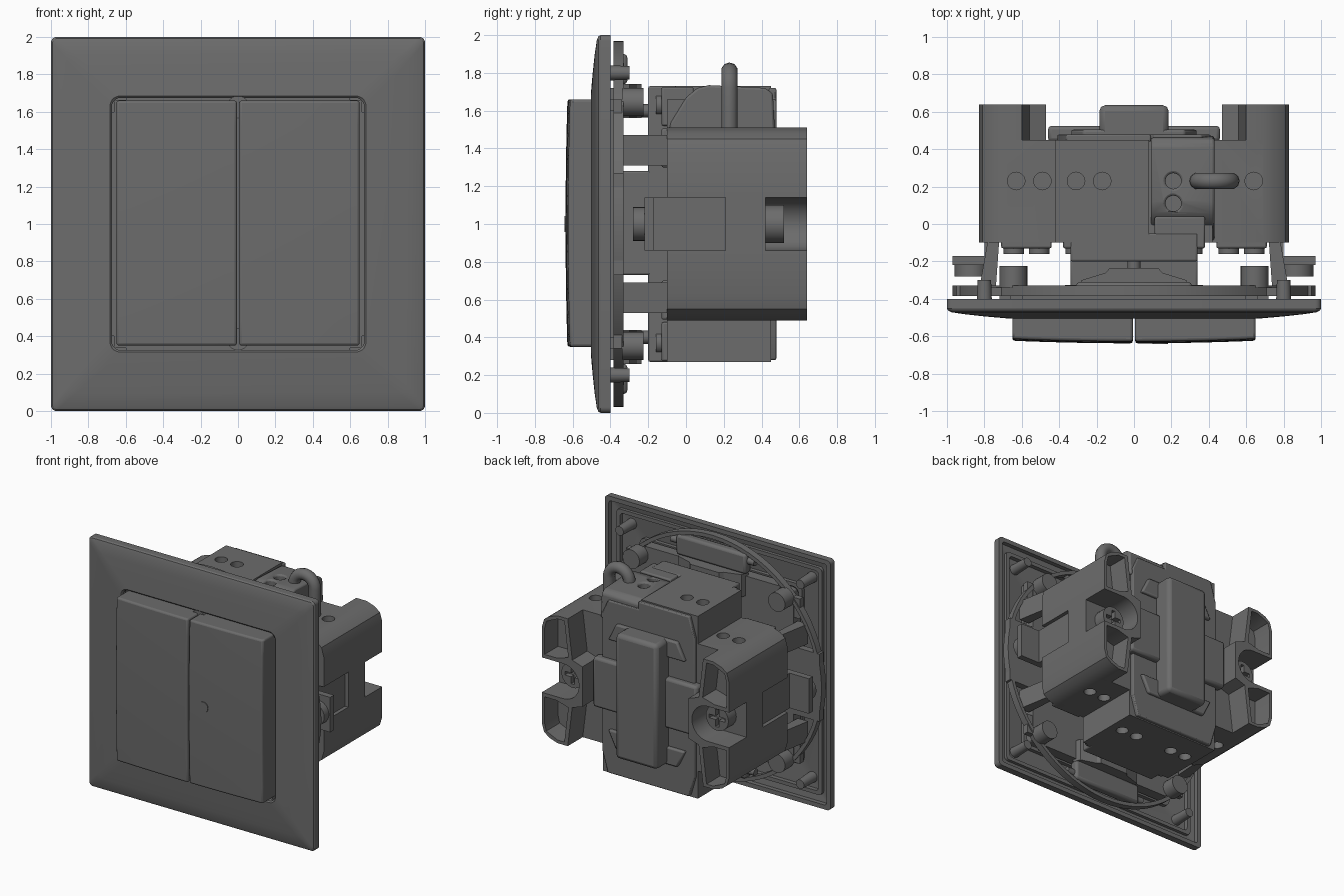
import bpy, bmesh, math
from mathutils import Matrix, Vector

if "Cube" in bpy.data.objects:
    bpy.data.objects.remove(bpy.data.objects["Cube"])

grey = bpy.data.materials.new("dark_grey")
grey.diffuse_color = (.15, .15, .15, 1)
grey.use_nodes = True
grey.node_tree.nodes["Principled BSDF"].inputs["Base Color"].default_value = grey.diffuse_color

def finish(name, bm, bevel=0.0, segments=2):
    bmesh.ops.recalc_face_normals(bm, faces=bm.faces)
    me = bpy.data.meshes.new(name)
    bm.to_mesh(me); bm.free()
    me.materials.append(grey)
    ob = bpy.data.objects.new(name, me)
    bpy.context.collection.objects.link(ob)
    if bevel:
        m = ob.modifiers.new("bevel", 'BEVEL')
        m.width, m.segments, m.limit_method = bevel, segments, 'ANGLE'
    return ob

def box(name, x, y, z, bevel=0.0):
    bm = bmesh.new()
    c = [(a + b) / 2 for a, b in (x, y, z)]
    s = [abs(b - a) for a, b in (x, y, z)]
    bmesh.ops.create_cube(bm, size=1, matrix=Matrix.Translation(c) @ Matrix.Diagonal((*s, 1)))
    return finish(name, bm, bevel)

def cyl(name, p, q, r, r2=None, n=24):
    p, q = Vector(p), Vector(q)
    rot = (q - p).to_track_quat('Z', 'Y').to_matrix().to_4x4()
    bm = bmesh.new()
    bmesh.ops.create_cone(bm, cap_ends=True, segments=n, radius1=r, radius2=r2 or r,
                          depth=(q - p).length, matrix=Matrix.Translation((p + q) / 2) @ rot)
    return finish(name, bm)

def prism(name, pts, a, b, axis='y', bevel=0.0):
    # extrude a profile: (x,z) along y, or (y,z) along x, or (x,y) along z
    put = {'y': lambda u, v, t: (u, t, v), 'x': lambda u, v, t: (t, u, v),
           'z': lambda u, v, t: (u, v, t)}[axis]
    bm = bmesh.new()
    lo = [bm.verts.new(put(u, v, a)) for u, v in pts]
    hi = [bm.verts.new(put(u, v, b)) for u, v in pts]
    bm.faces.new(lo); bm.faces.new(hi)
    for i in range(len(pts)):
        j = (i + 1) % len(pts)
        bm.faces.new((lo[i], lo[j], hi[j], hi[i]))
    return finish(name, bm, bevel)

def loft(name, rings):
    # skin closed rings, last one joined back to the first
    bm = bmesh.new()
    vs = [[bm.verts.new(p) for p in r] for r in rings]
    n = len(vs[0])
    for k in range(len(vs)):
        a, b = vs[k], vs[(k + 1) % len(vs)]
        for i in range(n):
            j = (i + 1) % n
            bm.faces.new((a[i], a[j], b[j], b[i]))
    return finish(name, bm)

def cut(ob, cutters):
    bpy.context.view_layer.objects.active = ob
    for c in cutters:
        c.hide_render = True
        m = ob.modifiers.new("cut", 'BOOLEAN')
        m.operation, m.solver, m.object = 'DIFFERENCE', 'EXACT', c
        bpy.ops.object.modifier_apply(modifier=m.name)
        bpy.data.objects.remove(c)

def round_square(h, r, y):
    out = []
    for k, (sx, sz) in enumerate(((1, 1), (-1, 1), (-1, -1), (1, -1))):
        for i in range(6):
            t = math.radians(90 * k + 18 * i)
            out.append((sx * (h - r) + r * math.cos(t), y, 1 + sz * (h - r) + r * math.sin(t)))
    return out

def circle(r, y, n=72):
    return [(r * math.cos(2 * math.pi * i / n), y, 1 + r * math.sin(2 * math.pi * i / n)) for i in range(n)]

# flanks of the body: flat sides with eased top and bottom corners
flank = [(.69, .49), (.765, .515), (.81, .55), (.83, .62), (.83, 1.38), (.81, 1.45), (.765, 1.485), (.69, 1.51)]
left_flank = [(-x, z) for x, z in reversed(flank)]

# cover frame: pillowed front, stepped hollow back
frame_profile = [(.675, .05, -.46), (.675, .05, -.495), (.685, .055, -.504), (.80, .05, -.494), (.90, .04, -.483),
                 (.975, .03, -.472), (.993, .03, -.464), (1, .03, -.452), (1, .03, -.40), (.965, .02, -.40),
                 (.965, .02, -.435), (.91, .03, -.445), (.91, .03, -.42), (.88, .03, -.42), (.88, .03, -.455),
                 (.72, .05, -.47), (.72, .05, -.44), (.69, .05, -.44)]
loft("cover_frame", [round_square(*p) for p in frame_profile])

# two domed rockers and the indicator lens
for name, x0, x1 in (("left_rocker", -.65, -.006), ("right_rocker", .006, .65)):
    bm = bmesh.new()
    bmesh.ops.create_cube(bm, size=1, matrix=Matrix.Translation(((x0 + x1) / 2, -.52, 1.005))
                          @ Matrix.Diagonal((x1 - x0, .2, 1.31, 1)))
    bmesh.ops.subdivide_edges(bm, edges=bm.edges, cuts=9, use_grid_fill=True)
    for v in bm.verts:
        if v.co.y < -.61:
            v.co.y = -.638 + .014 * (v.co.x / .65) ** 2 + .010 * ((v.co.z - 1) / .65) ** 2
    finish(name, bm, .02, 3)
cyl("indicator_lens", (.14, -.6, 1), (.14, -.6425, 1), .042, n=32)
for z in (.385, 1.625):
    cyl("rocker_centre_stop", (0, -.5, z), (0, -.42, z), .06)

# cross-shaped rocker carrier and support ring behind the frame
c, d, e = .72, .60, .662
prism("rocker_carrier", [(x, 1 + z) for x, z in (
    (c, -d), (c, d), (e, d), (e, e), (d, e), (d, c), (-d, c), (-d, e), (-e, e), (-e, d),
    (-c, d), (-c, -d), (-e, -d), (-e, -e), (-d, -e), (-d, -c), (d, -c), (d, -e), (e, -e), (e, -d))],
    -.42, -.335)
loft("support_ring", [circle(.97, -.385), circle(.97, -.33), circle(.94, -.33), circle(.94, -.385)])
box("switch_core", (-.34, .34), (-.34, -.15), (.73, 1.28), .01)
box("front_flange", (-.34, .34), (-.2, -.05), (.27, 1.73), .01)

# switch body: cross-shaped block with eased flanks
body_outline = (flank + [(.42, 1.51), (.42, 1.66), (.08, 1.66), (.08, 1.73), (-.42, 1.73), (-.42, 1.51)]
                + left_flank[::-1][::-1] + [(-.42, .49), (-.42, .27), (.42, .27), (.42, .49)])
body = prism("switch_body", body_outline, -.1, .45)
holes = []
for x, zt in ((-.63, 1.51), (-.49, 1.51), (-.31, 1.73), (-.17, 1.73), (.64, 1.51)):
    holes.append(cyl("hole", (x, .23, zt - .12), (x, .23, zt + .05), .047, n=20))
for x, zb in ((.63, .49), (.49, .49), (.31, .27), (.17, .27), (-.17, .27), (-.31, .27), (-.49, .49), (-.63, .49)):
    holes.append(cyl("hole", (x, .23, zb - .05), (x, .23, zb + .12), .047, n=20))
for s in (-1, 1):
    holes.append(box("window", (s * .74, s * .9), (-.15, .21), (.86, 1.14)))
cut(body, holes)

# stepped back cover
prism("back_cover", [(-.36, .28), (.36, .28), (.41, .45), (.41, 1.55), (.36, 1.66), (.09, 1.66), (.09, 1.72),
                     (-.36, 1.72), (-.41, 1.55), (-.41, .45)], .44, .478, bevel=.008)
box("back_ridge", (-.185, .185), (.46, .635), (.5, 1.5), .03)
for s in (-1, 1):
    box("back_panel", (s * .17, s * .46), (.44, .525), (.80, 1.20), .02)
    prism("back_wedge", [(-.34, 1 + s * .36), (.34, 1 + s * .36), (.27, 1 + s * .50), (-.27, 1 + s * .50)],
          .46, .505, bevel=.012)

for s in (-1, 1):
    # back wing with screw socket and hollow pockets
    wing = prism("side_wing", [(s * x, z) for x, z in flank]
                 + [(s * .60, 1.51), (s * .56, 1.19), (s * .47, 1.16), (s * .47, .84), (s * .56, .81),
                    (s * .60, .49)], .44, .64)
    def socket():
        return [cyl("socket", (s * .64, .42, 1), (s * .64, .7, 1), .14, n=32),
                box("mouth", (s * .64, s * .9), (.42, .7), (.86, 1.14))]
    pockets = [prism("pocket", [(s * .63, 1 + t * .485), (s * .69, 1 + t * .485), (s * .79, 1 + t * .44),
                                (s * .805, 1 + t * .38), (s * .805, 1 + t * .17), (s * .70, 1 + t * .17),
                                (s * .595, 1 + t * .20)], .47, .7) for t in (-1, 1)]
    cut(wing, socket() + pockets)
    cut(body, socket())
    screw = cyl("claw_screw", (s * .64, .40, 1), (s * .64, .52, 1), .1)
    cut(screw, [box("slot", (s * .64 - .07, s * .64 + .07), (.48, .6), (.985, 1.015)),
                box("slot", (s * .64 - .015, s * .64 + .015), (.48, .6), (.93, 1.07))])

    # claw bracket and fixing screw at each side
    box("claw_bracket", (s * .74, s * .97), (-.22, -.17), (.86, 1.14))
    box("claw_arm", (s * .77, s * .80), (-.22, .21), (.86, 1.14))
    cyl("side_screw", (s * .87, -.28, 1), (s * .87, -.21, 1), .09)
    box("ring_tab", (s * .6, s * .95), (-.385, -.33), (.73, 1.27))

    for t in (-1, 1):
        # corner posts, carrier studs and slanted struts
        cyl("corner_post", (s * .80, -.46, 1 + t * .80), (s * .80, -.30, 1 + t * .80), .042, .036)
        box("post_arm", (s * .68, s * .77), (-.385, -.34), (1 + t * .50, 1 + t * .66))
        cyl("carrier_stud", (s * .645, -.34, 1 + t * .645), (s * .645, -.225, 1 + t * .645), .075)
        prism("slanted_strut", [(s * .72, -.08), (s * .78, -.08), (s * .83, -.36), (s * .74, -.36)],
              1 + t * .31, 1 + t * .47, 'z')
        # terminal clamps with their screws
        for x0, x1, z in ((.44, .71, .50), (.11, .38, .72)):
            box("terminal_clamp", (s * x0, s * x1), (-.13, .04), (1 + t * (z - .2), 1 + t * (z + .006)), .01)
            for k in (.25, .75):
                x = s * (x0 + (x1 - x0) * k)
                cyl("terminal_screw", (x, -.16, 1 + t * (z - .09)), (x, -.1, 1 + t * (z - .09)), .055)

for t in (-1, 1):
    # spring clips above and below
    box("spring_clip", (-.31, .31), (-.385, -.31), (1 + t * .74, 1 + t * .90), .02)
    cyl("clip_pin", (-.37, -.355, 1 + t * .84), (.37, -.355, 1 + t * .84), .028, n=16)
    prism("clip_support", [(-.30, -.36), (.30, -.36), (.28, -.30), (.15, -.26), (.13, -.235), (-.13, -.235),
                           (-.15, -.26), (-.28, -.30)], 1 + t * .56, 1 + t * .74, 'z')
    cyl("clip_axle", (0, -.26, 1 + t * .6), (0, -.18, 1 + t * .6), .035)

# release lever on the top right, with a wire loop
lever = prism("terminal_lever", [(-.09, 1.5), (-.08, 1.54), (.0, 1.67), (.06, 1.72), (.12, 1.735), (.42, 1.72),
                                 (.46, 1.69), (.47, 1.5)], .09, .43, 'x', .012)
cut(lever, [cyl("hole", (.21, y, 1.62), (.21, y, 1.8), .042, n=20) for y in (.11, .23)])
box("lever_tab", (.13, .41), (-.1, .04), (1.5, 1.60), .015)
path = [(.34, 1.5), (.34, 1.6)] + [(.43 - .09 * math.cos(math.pi * i / 12), 1.72 + .09 * math.sin(math.pi * i / 12))
                                  for i in range(13)] + [(.52, 1.6), (.52, 1.5)]
cu = bpy.data.curves.new("wire_loop", 'CURVE')
cu.dimensions, cu.bevel_depth, cu.bevel_resolution, cu.use_fill_caps = '3D', .045, 3, True
cu.materials.append(grey)
sp = cu.splines.new('POLY')
sp.points.add(len(path) - 1)
for p, (x, z) in zip(sp.points, path):
    p.co = (x, .23, z, 1)
bpy.context.collection.objects.link(bpy.data.objects.new("wire_loop", cu))

# smooth shading with sharp edges kept
for ob in bpy.context.scene.objects:
    ob.select_set(ob.type == 'MESH')
bpy.context.view_layer.objects.active = body
bpy.ops.object.shade_smooth_by_angle(angle=math.radians(30))
